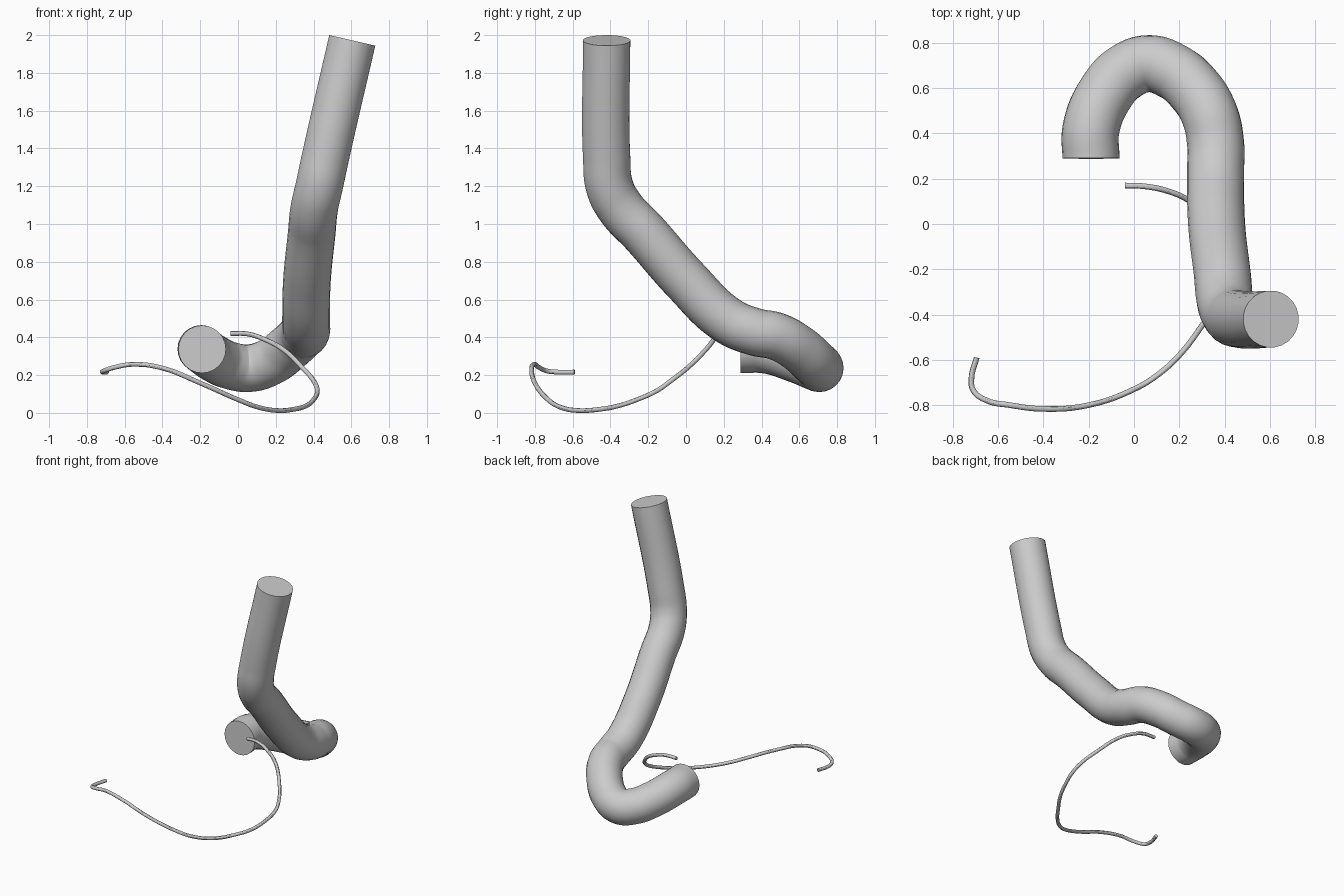
import bpy

default = bpy.data.objects.get("Cube")
if default:
    bpy.data.objects.remove(default, do_unlink=True)

# Single plain grey for both parts
grey = bpy.data.materials.new("light_grey")
grey.use_nodes = True
colour = (0.6, 0.6, 0.6, 1)
grey.diffuse_color = colour
grey.node_tree.nodes["Principled BSDF"].inputs["Base Color"].default_value = colour


def make_tube(name, path, radius, sides_step, steps):
    """Sweep a capped round section along a smooth path."""
    curve = bpy.data.curves.new(name, "CURVE")
    curve.dimensions = "3D"
    curve.bevel_depth = radius
    curve.bevel_resolution = sides_step
    curve.resolution_u = steps
    curve.use_fill_caps = True
    spline = curve.splines.new("BEZIER")
    spline.bezier_points.add(len(path) - 1)
    for point, position in zip(spline.bezier_points, path):
        point.co = position
        point.handle_left_type = point.handle_right_type = "AUTO"
    tube = bpy.data.objects.new(name, curve)
    bpy.context.collection.objects.link(tube)
    bpy.ops.object.select_all(action="DESELECT")
    tube.select_set(True)
    bpy.context.view_layer.objects.active = tube
    bpy.context.view_layer.update()
    bpy.ops.object.convert(target="MESH")
    tube = bpy.context.view_layer.objects.active
    tube.data.materials.clear()
    tube.data.materials.append(grey)
    bpy.ops.object.shade_smooth_by_angle()
    return tube


# Thick pipe: short open stub, hooked bend, sloping run, upright end
make_tube("main_pipe", [
    (-0.19, 0.29, 0.337), (-0.19, 0.42, 0.335),
    (-0.12, 0.585, 0.285), (-0.04, 0.67, 0.25), (0.06, 0.708, 0.237),
    (0.17, 0.675, 0.27), (0.27, 0.59, 0.345), (0.335, 0.48, 0.405),
    (0.36, 0.36, 0.43), (0.36, 0.22, 0.49), (0.365, 0.0, 0.7),
    (0.39, -0.22, 0.95), (0.405, -0.35, 1.09), (0.43, -0.405, 1.2),
    (0.462, -0.42, 1.35), (0.605, -0.42, 1.972),
], 0.126, 10, 10)

# Thin wire: curls down to the floor and ends in a small hook
make_tube("thin_wire", [
    (-0.04, 0.17, 0.42), (0.05, 0.166, 0.418), (0.15, 0.145, 0.385),
    (0.24, 0.105, 0.335), (0.34, 0.01, 0.24), (0.4, -0.08, 0.17),
    (0.42, -0.15, 0.12), (0.4, -0.26, 0.07), (0.36, -0.36, 0.037),
    (0.3, -0.45, 0.02), (0.2, -0.58, 0.013), (0.1, -0.67, 0.032),
    (0, -0.73, 0.07), (-0.2, -0.8, 0.158), (-0.4, -0.817, 0.237),
    (-0.55, -0.8, 0.257), (-0.65, -0.78, 0.242), (-0.71, -0.735, 0.222),
    (-0.718, -0.68, 0.216), (-0.695, -0.59, 0.216),
], 0.0125, 4, 8)
